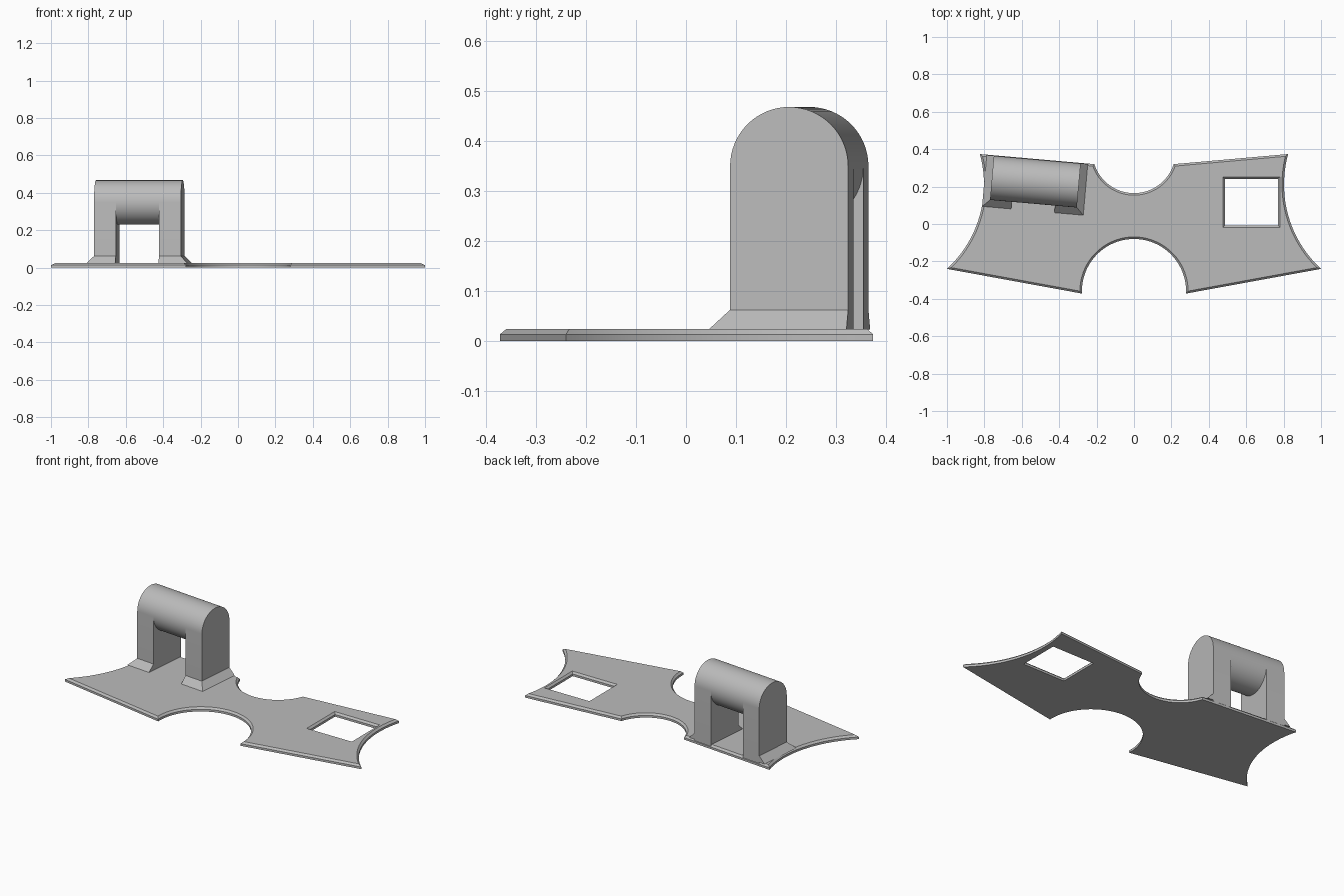
import bpy, bmesh, math
from mathutils import Vector, Matrix, geometry

cube = bpy.data.objects.get("Cube")
if cube:
    bpy.data.objects.remove(cube)

grey = bpy.data.materials.new("plain grey")
grey.use_nodes = True
grey.diffuse_color = (0.5, 0.5, 0.5, 1)
grey.node_tree.nodes["Principled BSDF"].inputs["Base Color"].default_value = (0.5, 0.5, 0.5, 1)


def finish(name, bm, place=Matrix()):
    bmesh.ops.recalc_face_normals(bm, faces=bm.faces)
    mesh = bpy.data.meshes.new(name)
    bm.to_mesh(mesh)
    bm.free()
    mesh.materials.append(grey)
    obj = bpy.data.objects.new(name, mesh)
    bpy.context.collection.objects.link(obj)
    obj.matrix_world = place
    return obj


def smooth(obj):
    bpy.ops.object.select_all(action="DESELECT")
    obj.select_set(True)
    bpy.context.view_layer.objects.active = obj
    bpy.ops.object.shade_smooth_by_angle(angle=math.radians(30))


def prism(points, offset):
    """Closed outline of 3D points swept along offset; returns bmesh."""
    bm = bmesh.new()
    face = bm.faces.new([bm.verts.new(p) for p in points])
    swept = bmesh.ops.extrude_face_region(bm, geom=[face])["geom"]
    bmesh.ops.translate(bm, vec=offset,
                        verts=[v for v in swept if isinstance(v, bmesh.types.BMVert)])
    return bm


def loft(low, z0, high, z1):
    """Solid between two rectangles given as (x0, y0, x1, y1)."""
    bm = bmesh.new()
    rings = [[bm.verts.new(p) for p in ((a, b, z), (c, b, z), (c, d, z), (a, d, z))]
             for (a, b, c, d), z in ((low, z0), (high, z1))]
    for i in range(4):
        j = (i + 1) % 4
        bm.faces.new((rings[0][i], rings[0][j], rings[1][j], rings[1][i]))
    bm.faces.new(rings[0])
    bm.faces.new(rings[1])
    return bm


def arc(start, mid, end, n):
    """Points on the circle through three points, from start to end."""
    a, b, c = (Vector(p) for p in (start, mid, end))
    ab, ac = b - a, c - a
    d = 2 * ab.cross(ac)
    o = a + Vector((ac.y * ab.length_squared - ab.y * ac.length_squared,
                    ab.x * ac.length_squared - ac.x * ab.length_squared)) / d
    turn = -(a - o).angle_signed(c - o)
    if (b - o).dot((a - o) + (c - o)) < 0:
        turn -= math.copysign(math.tau, turn)
    return [o + Matrix.Rotation(turn * i / n, 2) @ (a - o) for i in range(n + 1)]


# Base plate: mirrored wing outline with concave sides and two scooped notches
T = 0.024
front = arc((-0.278, -0.372), (0, -0.08), (0.278, -0.372), 40)
side = arc((1, -0.24), (0.802, 0.21), (0.824, 0.374), 24)
back = arc((0.212, 0.32), (0, 0.165), (-0.212, 0.32), 32)
outline = front + side + back + [Vector((-p.x, p.y)) for p in reversed(side)]
bm = prism([(p.x, p.y, 0) for p in outline], (0, 0, T))
rim = [e for e in bm.edges if all(v.co.z > T / 2 for v in e.verts)]
bmesh.ops.bevel(bm, geom=rim, offset=0.011, segments=1, affect="EDGES")
plate = finish("base_plate", bm)

# Square window with a chamfered upper rim
hole, wide = (0.487, -0.007, 0.769, 0.24), (0.476, -0.018, 0.78, 0.251)
for label, solid in (("window_cutter", loft(hole, -0.1, hole, 0.1)),
                     ("window_chamfer_cutter", loft(hole, T - 0.011, wide, T + 0.0001))):
    cutter = finish(label, solid)
    cutter.hide_render = True
    cutter.hide_viewport = True
    cut = plate.modifiers.new(label, "BOOLEAN")
    cut.operation, cut.solver, cut.object = "DIFFERENCE", "EXACT", cutter
smooth(plate)

# Clip: two arched legs joined by a round bar, turned to follow the back edge
place = Matrix.Translation((-0.5275, 0.2265, 0)) @ Matrix.Rotation(math.radians(-5), 4, "Z")
R, AXIS, HALF, GAP, FLARE = 0.1185, 0.349, 0.233, 0.116, 0.039
arch = [(R * math.cos(math.pi * i / 32), AXIS + R * math.sin(math.pi * i / 32)) for i in range(33)]
profile = [(R, 0.015)] + arch + [(-R, 0.015)]
for name, s in (("right_leg", -1), ("left_leg", 1)):
    leg = finish(name, prism([(s * GAP, y, z) for y, z in profile], (s * (HALF - GAP), 0, 0)), place)
    smooth(leg)
    # Flared foot on the front and outer side
    low = (s * GAP, -R - FLARE, s * (HALF + FLARE), R)
    high = (s * GAP, -R, s * HALF, R)
    finish(name + "_foot", loft(low, T - 0.001, high, 0.062), place)

bm = bmesh.new()
turn = Matrix.Translation((0, 0, AXIS)) @ Matrix.Rotation(math.pi / 2, 4, "Y")
bmesh.ops.create_cone(bm, cap_ends=False, segments=64, radius1=R, radius2=R,
                      depth=2 * GAP, matrix=turn)
smooth(finish("round_bar", bm, place))
